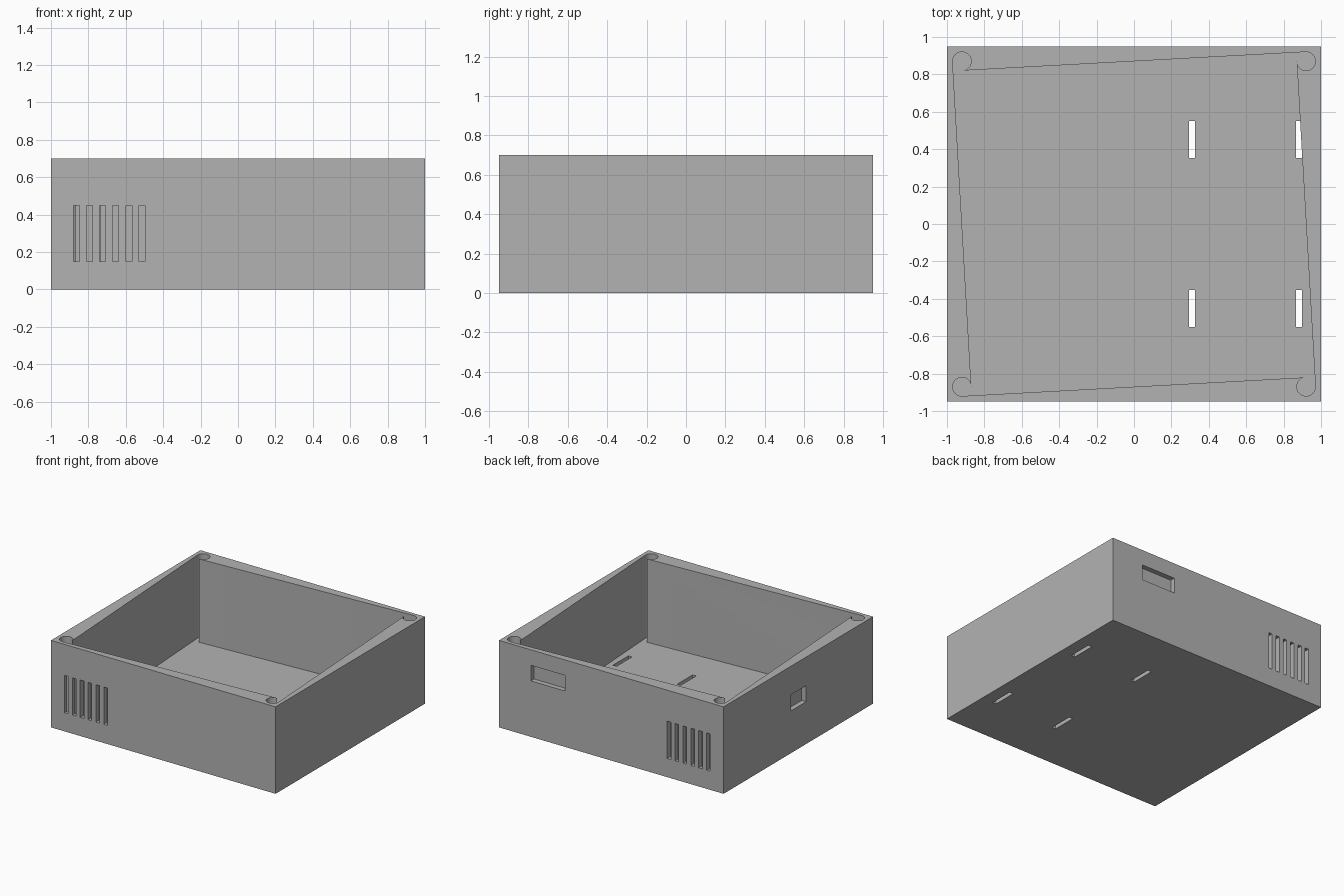
import bpy
import bmesh
from math import cos, sin, pi
from mathutils import Matrix, Vector

cube = bpy.data.objects.get("Cube")
if cube:
    bpy.data.objects.remove(cube, do_unlink=True)

HX, HY, HEIGHT = 1.0, 0.95, 0.70     # outer half sizes and height
WALL, FLOOR = 0.03, 0.03
POST_R, SCREW_R = 0.05, 0.015
PX, PY = HX - WALL - POST_R, HY - WALL - POST_R   # post centres

grey = bpy.data.materials.new("plain_grey")
grey.use_nodes = True
colour = (0.45, 0.45, 0.45, 1.0)
grey.diffuse_color = colour
grey.node_tree.nodes["Principled BSDF"].inputs["Base Color"].default_value = colour


def add_box(bm, x, y, z):
    """Add a box given (min, max) along each axis."""
    size = [b - a for a, b in (x, y, z)]
    mid = [(a + b) / 2 for a, b in (x, y, z)]
    bmesh.ops.create_cube(bm, size=1, matrix=Matrix.Translation(mid) @ Matrix.Diagonal((*size, 1)))


def make_object(name, bm):
    bmesh.ops.recalc_face_normals(bm, faces=bm.faces)
    mesh = bpy.data.meshes.new(name)
    bm.to_mesh(mesh)
    bm.free()
    obj = bpy.data.objects.new(name, mesh)
    bpy.context.collection.objects.link(obj)
    return obj


def cut(target, cutter):
    """Subtract the cutter and remove it afterwards."""
    cutter.hide_render = True
    mod = target.modifiers.new(cutter.name, 'BOOLEAN')
    mod.operation, mod.solver, mod.object = 'DIFFERENCE', 'EXACT', cutter
    bpy.context.view_layer.objects.active = target
    bpy.ops.object.modifier_apply(modifier=mod.name)
    bpy.data.objects.remove(cutter, do_unlink=True)


# Solid block of the enclosure
bm = bmesh.new()
add_box(bm, (-HX, HX), (-HY, HY), (0, HEIGHT))
case = make_object("enclosure_tray", bm)
case.data.materials.append(grey)

# Cavity whose outline wraps three quarters around each corner post
bm = bmesh.new()
outline = []
STEPS = 24
for sx, sy, start in ((1, 1, 0.5), (-1, 1, 1.0), (-1, -1, 1.5), (1, -1, 2.0)):
    for i in range(STEPS + 1):
        a = pi * (start - 1.5 * i / STEPS)
        a = pi * start - 1.5 * pi * i / STEPS
        outline.append(Vector((sx * PX + POST_R * cos(a), sy * PY + POST_R * sin(a), FLOOR)))
    # each corner is walked from its tangent point to the other one
    outline[-STEPS - 1:] = outline[-1:-STEPS - 2:-1]
base = bm.faces.new([bm.verts.new(p) for p in outline])
top = bmesh.ops.extrude_face_region(bm, geom=[base])
lifted = [v for v in top["geom"] if isinstance(v, bmesh.types.BMVert)]
bmesh.ops.translate(bm, verts=lifted, vec=(0, 0, HEIGHT))
cut(case, make_object("cavity_cutter", bm))

# Openings: vents, connector windows, floor slots and screw holes
bm = bmesh.new()
INNER, OUTER = HY - WALL - 0.01, HY + 0.1
for i in range(6):
    x = -0.88 + 0.07 * i
    for y in ((-OUTER, -INNER), (INNER, OUTER)):
        add_box(bm, (x, x + 0.032), y, (0.15, 0.45))
add_box(bm, (0.41, 0.715), (INNER, OUTER), (0.45, 0.575))
add_box(bm, (-HX - 0.1, -HX + WALL + 0.01), (-0.10, 0.095), (0.34, 0.47))
for x in (0.294, 0.866):
    for y in (-0.55, 0.353):
        add_box(bm, (x, x + 0.032), (y, y + 0.197), (-0.1, 0.1))
for sx in (-1, 1):
    for sy in (-1, 1):
        bmesh.ops.create_cone(bm, cap_ends=True, segments=20, radius1=SCREW_R, radius2=SCREW_R,
                              depth=0.5, matrix=Matrix.Translation((sx * PX, sy * PY, HEIGHT)))
cut(case, make_object("openings_cutter", bm))

# Smooth posts, crisp edges everywhere else
bpy.ops.object.select_all(action='DESELECT')
case.select_set(True)
bpy.context.view_layer.objects.active = case
bpy.ops.object.shade_smooth_by_angle(angle=pi / 6)
